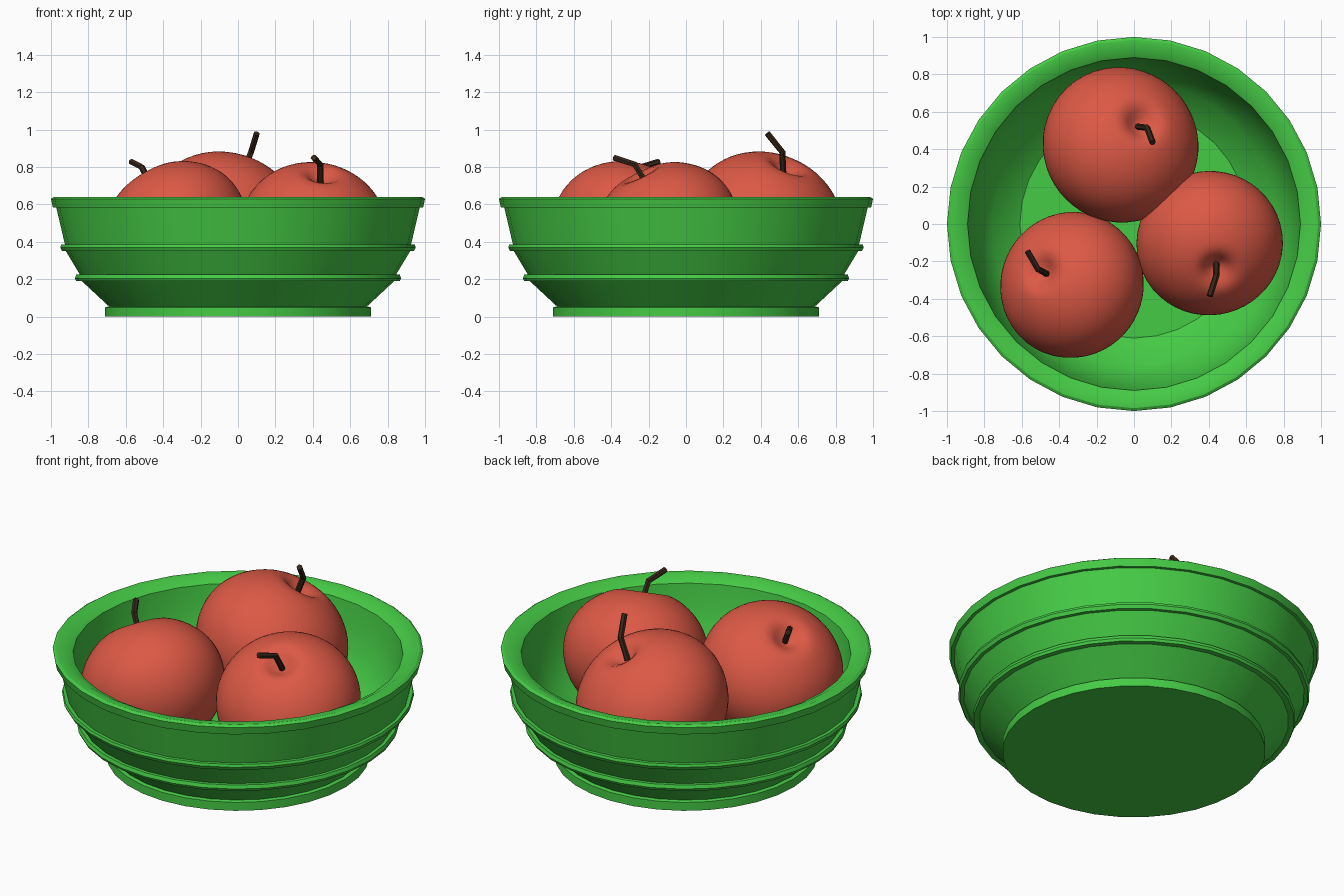
import bpy, bmesh, math
from mathutils import Vector

if "Cube" in bpy.data.objects:
    bpy.data.objects.remove(bpy.data.objects["Cube"])


def material(name, rgb):
    m = bpy.data.materials.new(name)
    m.diffuse_color = (*rgb, 1)
    m.use_nodes = True
    m.node_tree.nodes["Principled BSDF"].inputs["Base Color"].default_value = m.diffuse_color
    return m


GREEN = material("green_glaze", (0.06, 0.60, 0.06))
RED = material("red_skin", (0.72, 0.10, 0.06))
BROWN = material("dark_bark", (0.04, 0.02, 0.01))


def lathe(name, profile, sides, mat, angle):
    """Revolve (radius, z) points about z; points with radius 0 become poles."""
    bm = bmesh.new()
    rings = []
    for r, z in profile:
        if r < 1e-5:
            rings.append([bm.verts.new((0, 0, z))] * sides)
        else:
            rings.append([bm.verts.new((r * math.cos(math.tau * i / sides),
                                        r * math.sin(math.tau * i / sides), z))
                          for i in range(sides)])
    for a, b in zip(rings, rings[1:]):
        for i in range(sides):
            j = (i + 1) % sides
            quad = list(dict.fromkeys((a[i], a[j], b[j], b[i])))
            bm.faces.new(quad)
    bmesh.ops.recalc_face_normals(bm, faces=bm.faces)
    mesh = bpy.data.meshes.new(name)
    bm.to_mesh(mesh)
    bm.free()
    obj = bpy.data.objects.new(name, mesh)
    bpy.context.collection.objects.link(obj)
    mesh.materials.append(mat)
    bpy.ops.object.select_all(action='DESELECT')
    obj.select_set(True)
    bpy.context.view_layer.objects.active = obj
    bpy.ops.object.shade_smooth_by_angle(angle=math.radians(angle))
    return obj


# Bowl: foot, two raised bands, rolled rim, then the inner wall and floor
lathe("bowl", [
    (0, 0), (0.71, 0), (0.71, 0.05), (0.69, 0.055),
    (0.835, 0.19), (0.865, 0.19), (0.872, 0.205), (0.865, 0.225), (0.845, 0.225),
    (0.92, 0.35), (0.94, 0.35), (0.95, 0.37), (0.945, 0.385), (0.925, 0.385),
    (0.972, 0.585), (0.99, 0.585), (1.0, 0.63), (0.985, 0.64), (0.945, 0.64),
    (0.89, 0.61), (0.875, 0.50), (0.84, 0.35), (0.76, 0.20), (0.61, 0.09), (0, 0.09),
], 32, GREEN, 30)


def apple_profile(n=36):
    pts = []
    for k in range(n + 1):
        t = math.pi * (1 - k / n)
        r, c = math.sin(t), math.cos(t)
        top = c > 0
        dent = 0.21 * math.exp(-(r / 0.19) ** 2) if top else -0.12 * math.exp(-(r / 0.2) ** 2)
        pts.append((r, c * (0.87 if top else 0.95) - dent))
    return pts


# Apples: centre, radius, lean direction, stem path
APPLES = {
    "back": ((-0.07, 0.425, 0.505), 0.42, (0.09, 0.10, 0.25),
             [(0.02, 0.52, 0.76), (0.07, 0.515, 0.88), (0.10, 0.435, 0.98)]),
    "right": ((0.405, -0.105, 0.475), 0.392, (0.035, -0.115, 0.24),
              [(0.44, -0.21, 0.71), (0.44, -0.275, 0.815), (0.405, -0.385, 0.85)]),
    "left": ((-0.335, -0.325, 0.475), 0.392, (-0.13, 0.06, 0.22),
             [(-0.46, -0.27, 0.69), (-0.515, -0.24, 0.80), (-0.57, -0.145, 0.828)]),
}

for label, (centre, radius, lean, path) in APPLES.items():
    apple = lathe(label + "_apple", apple_profile(), 48, RED, 60)
    apple.location = centre
    apple.scale = (radius,) * 3
    apple.rotation_mode = 'QUATERNION'
    apple.rotation_quaternion = Vector((0, 0, 1)).rotation_difference(Vector(lean))

    # Bent stem
    curve = bpy.data.curves.new(label + "_stem", 'CURVE')
    curve.dimensions = '3D'
    curve.bevel_depth = 0.017
    curve.bevel_resolution = 1
    curve.use_fill_caps = True
    spline = curve.splines.new('POLY')
    spline.points.add(len(path) - 1)
    for p, co in zip(spline.points, path):
        p.co = (*co, 1)
    spline.use_smooth = False
    curve.materials.append(BROWN)
    bpy.context.collection.objects.link(bpy.data.objects.new(label + "_stem", curve))
